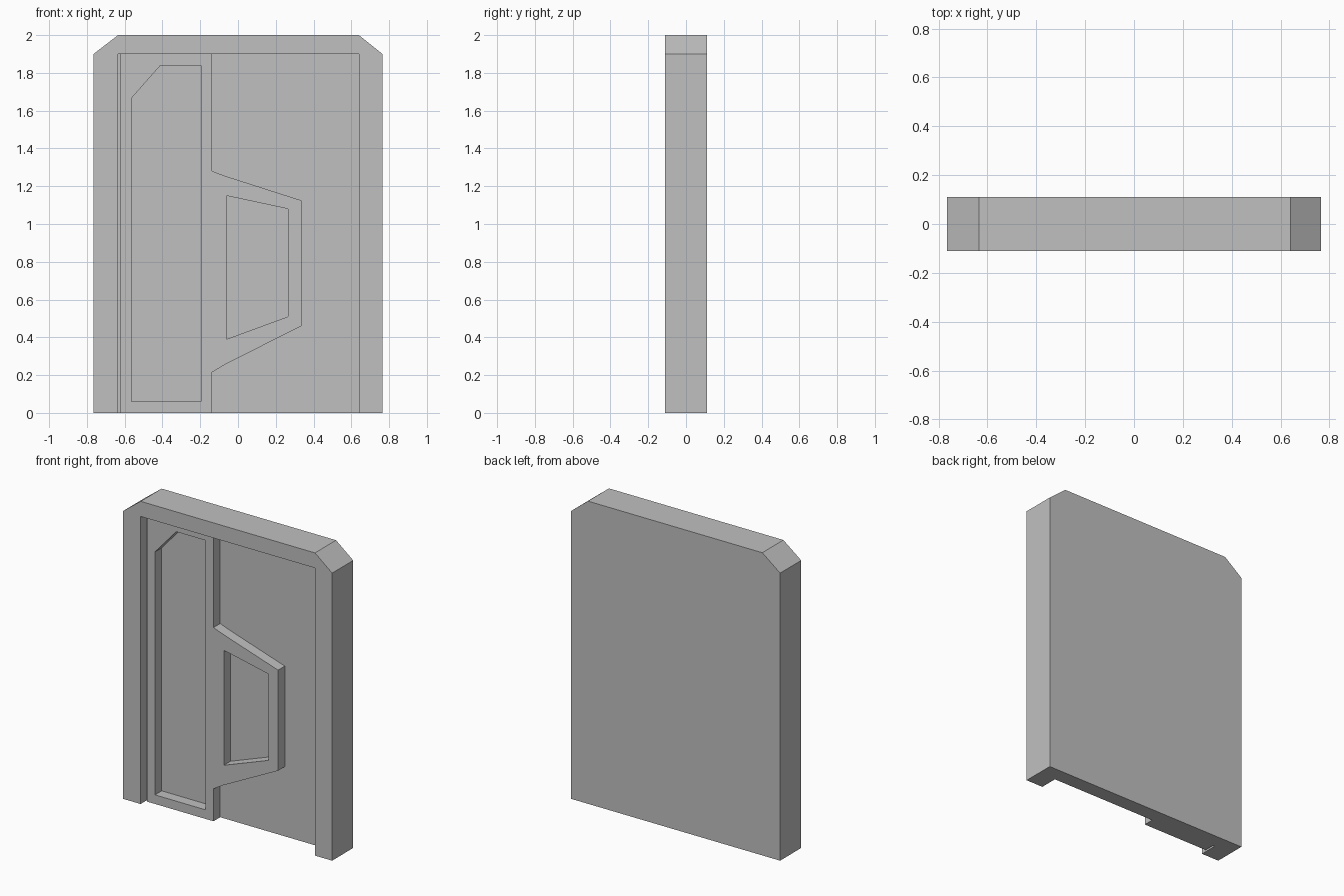
import bpy
import math
from mathutils import Matrix

cube = bpy.data.objects.get("Cube")
if cube:
    bpy.data.objects.remove(cube, do_unlink=True)

# Single flat grey
grey = bpy.data.materials.new("plain grey")
grey.use_nodes = True
colour = (0.53, 0.53, 0.53, 1)
grey.diffuse_color = colour
grey.node_tree.nodes["Principled BSDF"].inputs["Base Color"].default_value = colour

FRONT, PANEL, RECESS, BACK = -0.11, -0.06, 0.01, 0.11


def plate(name, loops, y0, y1):
    """Extrude an x-z outline (later loops are holes) from y0 to y1."""
    curve = bpy.data.curves.new(name + " outline", "CURVE")
    curve.dimensions = "2D"
    curve.fill_mode = "BOTH"
    curve.extrude = (y1 - y0) / 2
    for loop in loops:
        spline = curve.splines.new("POLY")
        spline.points.add(len(loop) - 1)
        for point, (x, z) in zip(spline.points, loop):
            point.co = (x, z, 0, 1)
        spline.use_cyclic_u = True
    helper = bpy.data.objects.new(name + " helper", curve)
    bpy.context.collection.objects.link(helper)
    bpy.context.view_layer.update()
    graph = bpy.context.evaluated_depsgraph_get()
    mesh = bpy.data.meshes.new_from_object(helper.evaluated_get(graph))
    bpy.data.objects.remove(helper, do_unlink=True)
    bpy.data.curves.remove(curve)
    mesh.transform(Matrix.Translation((0, (y0 + y1) / 2, 0))
                   @ Matrix.Rotation(math.pi / 2, 4, "X"))
    mesh.shade_flat()
    mesh.materials.clear()
    mesh.materials.append(grey)
    mesh.name = name
    obj = bpy.data.objects.new(name, mesh)
    bpy.context.collection.objects.link(obj)
    return obj


# Chamfered silhouette, listed from bottom right round to bottom left
outer = [(0.765, 0), (0.765, 1.9), (0.64, 2), (-0.635, 2), (-0.765, 1.9), (-0.765, 0)]
opening = [(-0.635, 0), (-0.635, 1.9), (0.64, 1.9), (0.64, 0)]

# Back board and surrounding door frame
plate("back_board", [outer], RECESS, BACK)
plate("door_frame", [outer + opening], FRONT, RECESS)

# Raised panel with a side bulge and two cut-outs
panel = [(-0.622, 0), (-0.137, 0), (-0.137, 0.215), (-0.07, 0.255), (0.335, 0.46),
         (0.335, 1.125), (-0.07, 1.255), (-0.137, 1.28), (-0.137, 1.9), (-0.622, 1.9)]
tall_cutout = [(-0.565, 0.06), (-0.197, 0.06), (-0.197, 1.84), (-0.41, 1.84), (-0.565, 1.665)]
small_cutout = [(-0.062, 0.39), (0.265, 0.51), (0.265, 1.08), (-0.062, 1.15)]
plate("raised_panel", [panel, tall_cutout, small_cutout], PANEL, RECESS)
